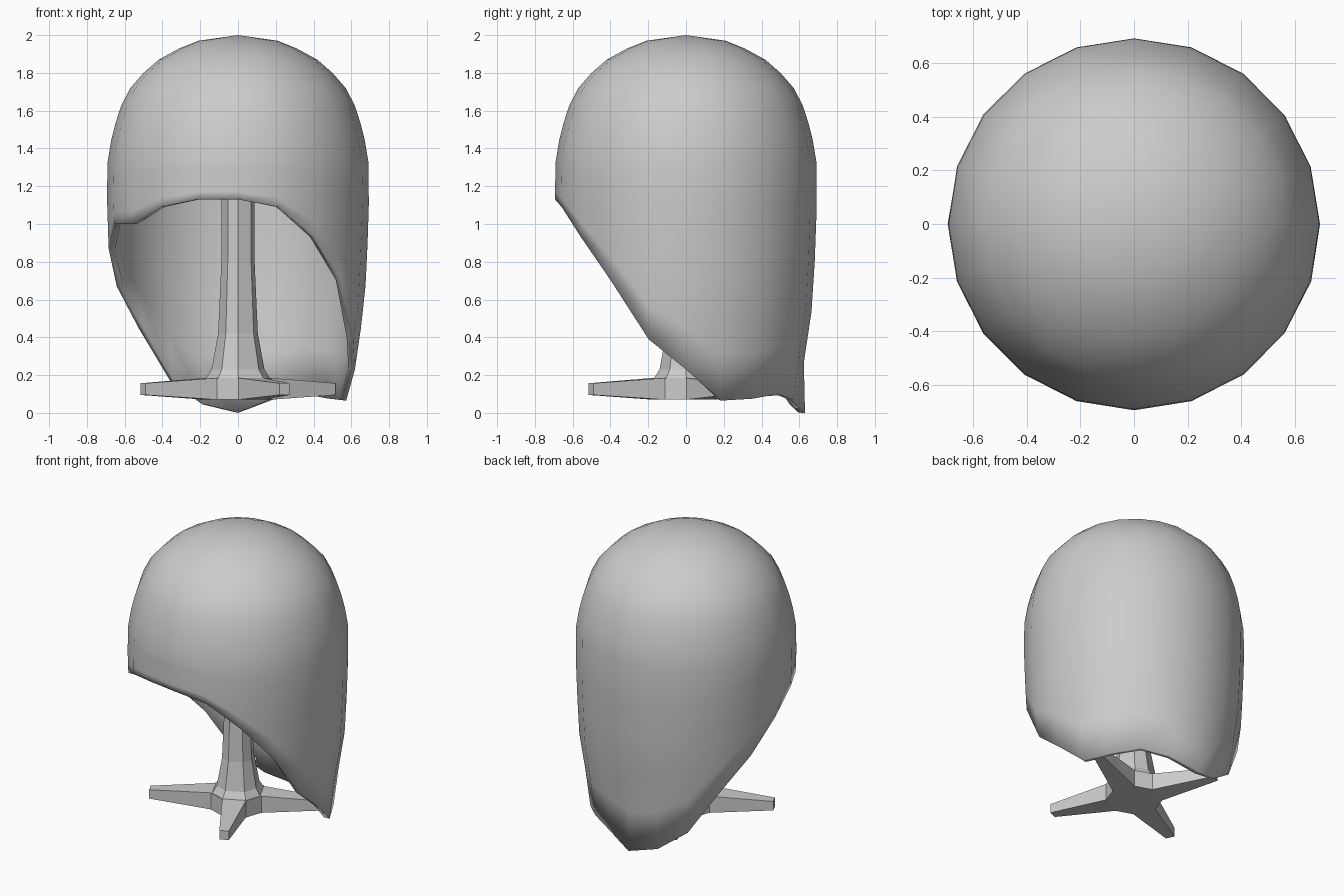
import bpy, bmesh
from math import sin, cos, pi, radians

if "Cube" in bpy.data.objects:
    bpy.data.objects.remove(bpy.data.objects["Cube"])

N = 20  # shell sides


def finish(name, bm, smooth_angle=None):
    bmesh.ops.recalc_face_normals(bm, faces=bm.faces)
    me = bpy.data.meshes.new(name)
    bm.to_mesh(me)
    bm.free()
    ob = bpy.data.objects.new(name, me)
    bpy.context.collection.objects.link(ob)
    if smooth_angle:
        bpy.ops.object.select_all(action='DESELECT')
        ob.select_set(True)
        bpy.context.view_layer.objects.active = ob
        bpy.ops.object.shade_smooth_by_angle(angle=radians(smooth_angle))
    return ob


def bridge(bm, a, b):
    n = len(a)
    for i in range(n):
        j = (i + 1) % n
        bm.faces.new((a[i], a[j], b[j], b[i]))


# Shell silhouette (z, radius)
profile = [(0, .63), (.07, .60), (.2, .615), (.35, .635), (.57, .67), (.87, .685),
           (1.15, .694), (1.33, .69), (1.53, .65), (1.72, .57), (1.87, .42), (1.97, .21)]


def shell_radius(z):
    for (z0, r0), (z1, r1) in zip(profile, profile[1:]):
        if z <= z1:
            return r0 + (r1 - r0) * (z - z0) / (z1 - z0)
    return profile[-1][1]


# Height of the slanted opening at each side, starting at the front, going right
rim = [1.13, 1.09, .93, .70, .39, .23, .065, .075, .10, .07,
       0, .045, .17, .45, .67, .87, 1.0, 1.0, 1.09, 1.13]

# Domed shell with a slanted opening
bm = bmesh.new()
rows = []
levels = [("rim", t / 5) for t in range(5)] + [("z", z) for z in
          (1.33, 1.44, 1.53, 1.63, 1.72, 1.80, 1.87, 1.93, 1.97)]
dome_r = {1.44: .672, 1.63: .617, 1.80: .50, 1.93: .31}
for kind, v in levels:
    row = []
    for k in range(N):
        z = rim[k] + (1.33 - rim[k]) * v if kind == "rim" else v
        r = dome_r.get(v, shell_radius(z)) if kind == "z" else shell_radius(z)
        a = 2 * pi * k / N
        row.append(bm.verts.new((r * sin(a), -r * cos(a), z)))
    rows.append(row)
for lo, hi in zip(rows, rows[1:]):
    bridge(bm, lo, hi)
apex = bm.verts.new((0, 0, 2))
for k in range(N):
    bm.faces.new((rows[-1][k], rows[-1][(k + 1) % N], apex))
shell = finish("domed_shell", bm, 40)
solid = shell.modifiers.new("thickness", 'SOLIDIFY')
solid.thickness = .035
solid.offset = -1

# Four-legged star base
bm = bmesh.new()
LEG = radians(-64)


def star_ring(z_root, z_tip):
    hub = []
    legs = []
    for i in range(4):
        c, s = cos(LEG + i * pi / 2), sin(LEG + i * pi / 2)

        def p(d, w, z):
            return bm.verts.new((d * c - w * s, d * s + w * c, z))
        leg = [p(.16, -.075, z_root), p(.56, -.03, z_tip), p(.56, .03, z_tip), p(.16, .075, z_root)]
        legs.append(leg)
        hub += [leg[0], leg[3]]
    bm.faces.new(hub)
    for leg in legs:
        bm.faces.new(leg)
    return [v for leg in legs for v in leg]


bridge(bm, star_ring(.07, .095), star_ring(.185, .157))
finish("star_base", bm)

# Flared eight-sided post
bm = bmesh.new()
angles = [LEG + i * pi / 2 + s * radians(26) for i in range(4) for s in (-1, 1)]
prev = None
for z, r in [(.18, .172), (.23, .14), (.42, .105), (.8, .088), (1.15, .088), (1.9, .088)]:
    ring = [bm.verts.new((r * cos(a), r * sin(a), z)) for a in angles]
    if prev:
        bridge(bm, prev, ring)
    else:
        bm.faces.new(ring)
    prev = ring
bm.faces.new(prev)
finish("post", bm)
